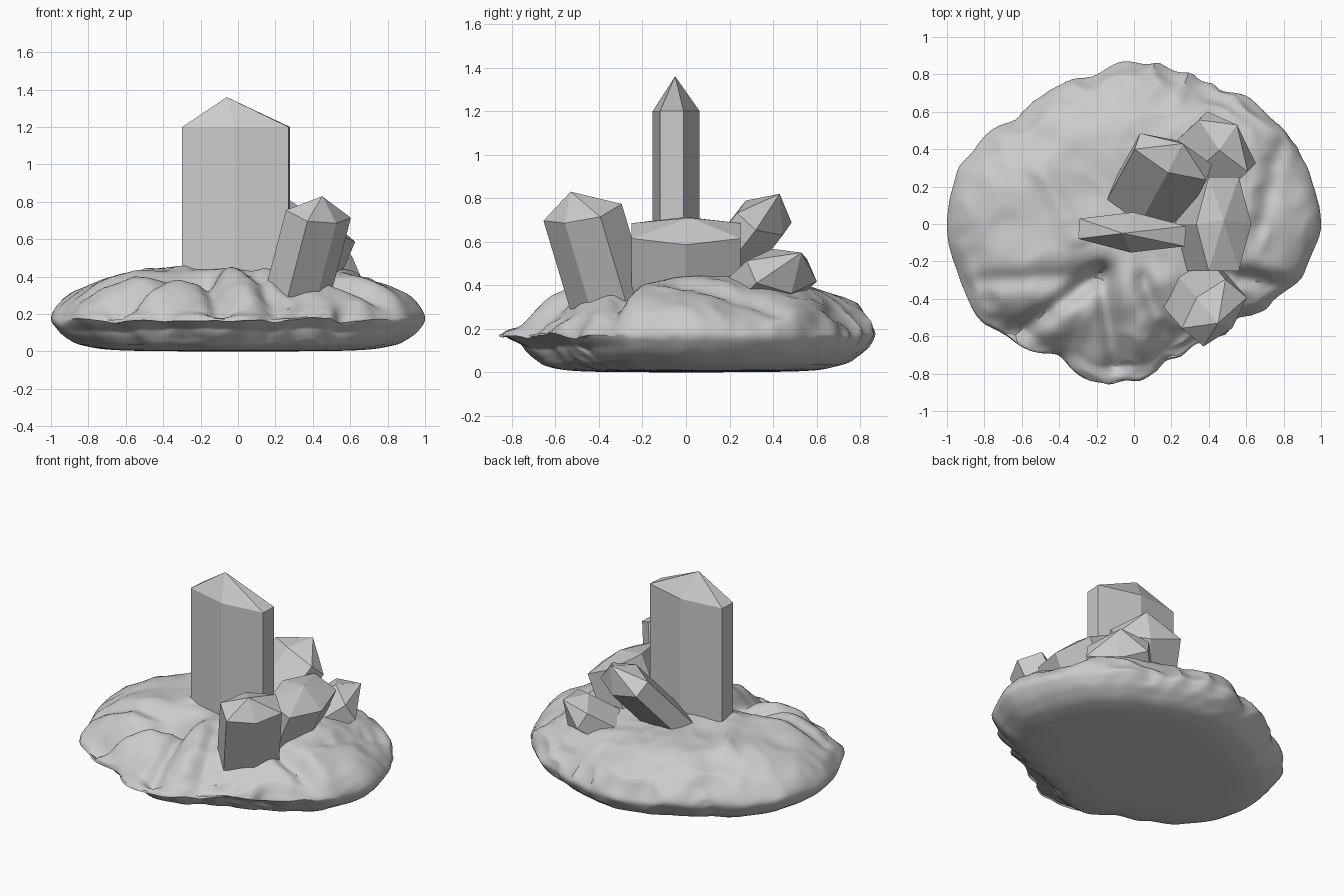
import bpy
import bmesh
from math import cos, sin, tau, exp, radians
from mathutils import Vector, noise

cube = bpy.data.objects.get("Cube")
if cube:
    bpy.data.objects.remove(cube, do_unlink=True)

# One plain stone colour
GREY = (0.6, 0.6, 0.6, 1.0)
stone = bpy.data.materials.new("pale_grey_stone")
stone.use_nodes = True
stone.diffuse_color = GREY
stone.node_tree.nodes["Principled BSDF"].inputs["Base Color"].default_value = GREY


def add_object(name, bm):
    bmesh.ops.recalc_face_normals(bm, faces=bm.faces)
    mesh = bpy.data.meshes.new(name)
    bm.to_mesh(mesh)
    bm.free()
    mesh.materials.append(stone)
    obj = bpy.data.objects.new(name, mesh)
    bpy.context.collection.objects.link(obj)
    return obj


def crystal(name, centre, axis, across, wide, thin, length, tip, side=0.5):
    """Six-sided prism whose shoulder ring sits at centre, capped by a point at tip."""
    centre, axis = Vector(centre), Vector(axis).normalized()
    u = Vector(across)
    u = (u - axis * u.dot(axis)).normalized()
    v = axis.cross(u)
    outline = [(1, -side), (1, side), (0, 1), (-1, side), (-1, -side), (0, -1)]
    bm = bmesh.new()
    top = [bm.verts.new(centre + u * a * wide + v * b * thin) for a, b in outline]
    low = [bm.verts.new(p.co - axis * length) for p in top]
    point = bm.verts.new(tip)
    bm.faces.new(low)
    for i in range(6):
        j = (i + 1) % 6
        bm.faces.new((low[i], low[j], top[j], top[i]))
        bm.faces.new((top[i], top[j], point))
    return add_object(name, bm)


# Crystals
crystal("main_crystal", (-0.01, -0.045, 1.2), (0, 0, 1), (1, -0.07, 0),
        0.285, 0.108, 1.0, (-0.06, -0.05, 1.36))
crystal("front_crystal", (0.43, -0.475, 0.735), (0.26, -0.3, 1), (0.65, 0.75, 0.02),
        0.175, 0.135, 0.7, (0.45, -0.53, 0.83), 0.6)
crystal("side_crystal", (0.48, 0, 0.65), (0.4, 0, 0.92), (0, 1, 0),
        0.25, 0.16, 0.5, (0.48, 0.02, 0.71), 0.55)
crystal("rear_crystal", (0.21, 0.36, 0.71), (0.3, 0.55, 0.7), (0.9, -0.45, -0.15),
        0.21, 0.12, 0.6, (0.26, 0.43, 0.82))
crystal("low_crystal", (0.5, 0.44, 0.465), (0.6, 0.55, 0.5), (0.7, -0.7, 0),
        0.19, 0.12, 0.5, (0.55, 0.53, 0.55))

# Rock base: rim radius around the circle, and a section from top centre to underside
RIM = [1.0, .98, .96, .91, .86, .85, .86, .84, .83, .85, .93, .98,
       1.0, .99, .97, .9, .82, .87, .84, .75, .71, .77, .85, .95]
SECTION = [(0, .43), (.3, .43), (.6, .41), (.76, .365), (.88, .31), (.96, .25), (1, .18),
           (.975, .125), (.92, .075), (.82, .03), (.6, .005), (0, 0)]
# Clefts as start, end, depth (negative raises a ridge); boulders as centre, size, rise
CLEFTS = [((-.17, -.28), (-.1, -.75), .07), ((-.2, -.28), (-.65, -.6), .08),
          ((-.17, -.27), (-.8, -.3), .04), ((.05, -.3), (.2, -.7), .05),
          ((.68, 0), (.78, .4), .03), ((.4, -.25), (.9, -.35), .06),
          ((-.5, .3), (-.3, -.08), -.03)]
BOULDERS = [((.05, -.38), .16, .04), ((-.62, -.25), .2, .03), ((-.4, -.5), .14, .05),
            ((.1, -.6), .12, .04), ((.75, -.1), .25, .02), ((.45, .15), .25, .03)]


def rim_radius(t):
    f = t * len(RIM)
    i = int(f)
    a, b = RIM[i % len(RIM)], RIM[(i + 1) % len(RIM)]
    s = f - i
    return a + (b - a) * s * s * (3 - 2 * s)


def section_at(s):
    """Smooth curve through the section points."""
    f = min(s * (len(SECTION) - 1), len(SECTION) - 1.0001)
    i = int(f)
    h = f - i
    p0, p1, p2, p3 = (Vector(SECTION[max(0, min(len(SECTION) - 1, i + n))])
                      for n in (-1, 0, 1, 2))
    return p1 + ((p2 - p0) * h + (p0 * 2 - p1 * 5 + p2 * 4 - p3) * h ** 2
                 + (p1 * 3 - p0 - p2 * 3 + p3) * h ** 3) * 0.5


def segment_distance(p, a, b):
    a, b = Vector(a), Vector(b)
    k = (p - a).dot(b - a) / (b - a).length_squared
    return (p - a.lerp(b, max(0, min(1, k)))).length


def rock_point(t, s):
    k, z = section_at(s)
    k = max(0, k)
    d = Vector((cos(t * tau), sin(t * tau), 0))
    p = d * k * rim_radius(t) + Vector((0, 0, z))
    flat = Vector((p.x, p.y))
    upper = max(0, min(1, (z - 0.15) / 0.15)) * (s < 0.55)
    # The front slopes lower and its rim overhangs the underside
    front = max(0, min(1, (-p.y - 0.25) / 0.5))
    z -= 0.09 * front * upper
    if s > 0.55:
        p -= d * 0.09 * front * min(1, (s - 0.55) / 0.1) * k
    for a, b, depth in CLEFTS:
        z -= depth * upper * exp(-(segment_distance(flat, a, b) / 0.055) ** 2)
    for c, size, rise in BOULDERS:
        z += rise * upper * exp(-((flat - Vector(c)).length / size) ** 4)
    # Broken, lumpy surface, calmer underneath
    rough = 1 if s < 0.8 else 0.25
    coarse = noise.noise(p * 3.2) * 0.04
    fine = (0.5 - abs(noise.noise(p * 6.5))) * 0.04 - 0.012
    edge = max(0, k - 0.6) / 0.4 * (1 - 0.9 * abs(d.x) ** 8)
    z += (coarse * 0.6 + fine * 0.5) * rough * max(0, min(1, z / 0.15))
    p += d * (coarse + fine) * edge
    p.z = max(0, z)
    return p


AROUND, ALONG = 200, 88
bm = bmesh.new()
rings = [[bm.verts.new(rock_point(i / AROUND, j / ALONG)) for i in range(AROUND)]
         for j in range(ALONG + 1)]
for r0, r1 in zip(rings, rings[1:]):
    for i in range(AROUND):
        j = (i + 1) % AROUND
        bm.faces.new((r0[i], r0[j], r1[j], r1[i]))
bmesh.ops.remove_doubles(bm, verts=bm.verts, dist=0.0005)
rock = add_object("rock_base", bm)
bpy.ops.object.select_all(action="DESELECT")
rock.select_set(True)
bpy.context.view_layer.objects.active = rock
bpy.ops.object.shade_smooth_by_angle(angle=radians(40))
